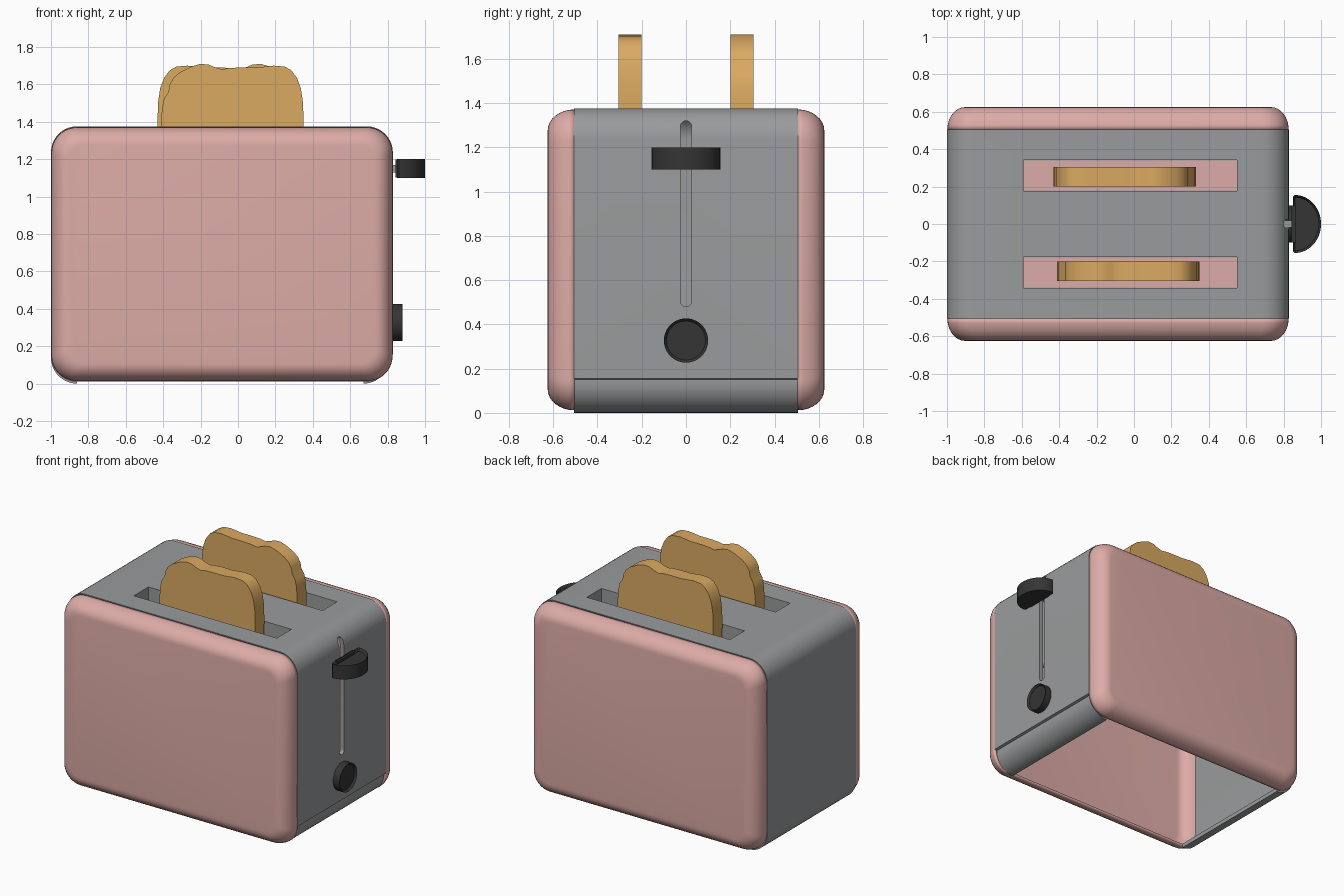
import bpy, bmesh, math
from mathutils import Vector

if "Cube" in bpy.data.objects:
    bpy.data.objects.remove(bpy.data.objects["Cube"])


def material(name, rgb):
    m = bpy.data.materials.new(name)
    m.diffuse_color = (*rgb, 1)
    m.use_nodes = True
    m.node_tree.nodes["Principled BSDF"].inputs["Base Color"].default_value = m.diffuse_color
    return m


PINK = material("pink enamel", (0.72, 0.41, 0.385))
GREY = material("grey metal", (0.32, 0.33, 0.335))
BLACK = material("black plastic", (0.035, 0.035, 0.035))
CRUST = material("golden bread", (0.70, 0.40, 0.12))


def finish(bm, name, mat, angle=35):
    bmesh.ops.recalc_face_normals(bm, faces=bm.faces)
    me = bpy.data.meshes.new(name)
    bm.to_mesh(me)
    bm.free()
    ob = bpy.data.objects.new(name, me)
    bpy.context.collection.objects.link(ob)
    me.materials.append(mat)
    bpy.ops.object.select_all(action='DESELECT')
    ob.select_set(True)
    bpy.context.view_layer.objects.active = ob
    bpy.ops.object.shade_smooth_by_angle(angle=math.radians(angle))
    return ob


def place(axis, u, v, w):
    return {'x': (w, u, v), 'y': (u, w, v), 'z': (u, v, w)}[axis]


def prism(name, pts, axis, a, b, mat, dish=None):
    """Extrude a 2D outline along an axis; dish=(inset, depth) hollows the far end."""
    bm = bmesh.new()
    lo = [bm.verts.new(place(axis, u, v, a)) for u, v in pts]
    hi = [bm.verts.new(place(axis, u, v, b)) for u, v in pts]
    n = len(pts)
    for i in range(n):
        j = (i + 1) % n
        bm.faces.new((lo[i], lo[j], hi[j], hi[i]))
    bm.faces.new(lo)
    end = bm.faces.new(hi)
    bmesh.ops.recalc_face_normals(bm, faces=bm.faces)
    if dish:
        bmesh.ops.inset_region(bm, faces=[end], thickness=dish[0], use_even_offset=True)
        for v in end.verts:
            v.co -= Vector(place(axis, 0, 0, dish[1]))
    return finish(bm, name, mat)


def rect(u0, u1, v0, v1):
    return [(u0, v0), (u1, v0), (u1, v1), (u0, v1)]


def arc(cu, cv, r, a0, a1, n=10, rv=None):
    rv = r if rv is None else rv
    return [(cu + r * math.cos(math.radians(a0 + (a1 - a0) * i / n)),
             cv + rv * math.sin(math.radians(a0 + (a1 - a0) * i / n))) for i in range(n + 1)]


def cut(target, cutter):
    cutter.hide_render = True
    m = target.modifiers.new("cut", 'BOOLEAN')
    m.object, m.operation, m.solver = cutter, 'DIFFERENCE', 'EXACT'
    bpy.context.view_layer.objects.active = target
    bpy.ops.object.modifier_apply(modifier=m.name)
    bpy.data.objects.remove(cutter, do_unlink=True)


# Grey wrap-around shell, open underneath, with a recessed foot strip on the right
X0, X1, TOP, R, T = -1.0, 0.828, 1.376, 0.14, 0.03


def shell_line(d):
    return (arc(X1 - 0.018 - R, R, R - d, -90, 0) + [(X1 - 0.018 - d, 0.15 + d), (X1 - d, 0.155 + d)]
            + arc(X1 - R, TOP - R, R - d, 0, 90)
            + arc(X0 + R, TOP - R, R - d, 90, 180)
            + arc(X0 + R, R, R - d, 180, 270))


shell = prism("shell", shell_line(0) + shell_line(T)[::-1], 'y', -0.505, 0.505, GREY)

# Lever slot and bread slots
stadium = arc(0, 0.505, 0.025, 180, 360) + arc(0, 1.295, 0.025, 0, 180)
cut(shell, prism("lever_cutter", stadium, 'x', 0.72, 1.0, GREY))
SX0, SX1, SY0, SY1, FLOOR = -0.59, 0.55, 0.177, 0.343, 0.85
for side, label in ((-1, "front"), (1, "back")):
    y0, y1 = sorted((side * SY0, side * SY1))
    cut(shell, prism("slot_cutter", rect(SX0, SX1, y0, y1), 'z', 1.2, 1.6, GREY))
    # slot walls
    bm = bmesh.new()
    e = 0.002
    ring = rect(SX0 - e, SX1 + e, y0 - e, y1 + e)
    lo = [bm.verts.new((x, y, FLOOR)) for x, y in ring]
    hi = [bm.verts.new((x, y, TOP - 0.01)) for x, y in ring]
    for i in range(4):
        j = (i + 1) % 4
        bm.faces.new((lo[i], lo[j], hi[j], hi[i]))
    finish(bm, label + "_slot_walls", GREY)
    # slot floor
    prism(label + "_slot_floor", rect(SX0, SX1, y0 + 0.003, y1 - 0.003), 'z', FLOOR - 0.01, FLOOR, PINK)

bpy.ops.object.select_all(action='DESELECT')
shell.select_set(True)
bpy.context.view_layer.objects.active = shell
bpy.ops.object.shade_smooth_by_angle(angle=math.radians(35))

# Hollow pink side panels with rounded rims
for side, label in ((-1, "front"), (1, "back")):
    bm = bmesh.new()
    prev = None
    for k in range(9):
        t = math.radians(90 * k / 8)
        d = 0.095 * (1 - math.cos(t))
        y = side * (0.505 + 0.12 * math.sin(t))
        x0, x1, z0, z1, r = -0.998 + d, 0.827 - d, 0.012 + d, 1.371 - d, 0.138 - 0.6 * d
        loop = (arc(x1 - r, z0 + r, r, -90, 0) + arc(x1 - r, z1 - r, r, 0, 90)
                + arc(x0 + r, z1 - r, r, 90, 180) + arc(x0 + r, z0 + r, r, 180, 270))
        cur = [bm.verts.new((x, y, z)) for x, z in loop]
        if prev:
            for i in range(len(cur)):
                j = (i + 1) % len(cur)
                bm.faces.new((prev[i], prev[j], cur[j], cur[i]))
        prev = cur
    cap = bm.faces.new(prev)
    panel = finish(bm, label + "_panel", PINK)
    # make sure the outside is the normal side, so thickness goes inward
    if panel.data.polygons[-1].normal.y * side < 0:
        panel.data.flip_normals()
    s = panel.modifiers.new("thickness", 'SOLIDIFY')
    s.thickness, s.offset = 0.015, -1

# Bread slices, the back one mirrored
crust = [(-0.36, 0.87), (0.30, 0.87), (0.34, 0.91), (0.345, 1.2), (0.35, 1.40), (0.348, 1.50),
         (0.336, 1.58), (0.315, 1.635), (0.285, 1.675), (0.25, 1.695), (0.19, 1.70), (0.10, 1.69),
         (0.01, 1.69), (-0.05, 1.687), (-0.085, 1.68), (-0.12, 1.69), (-0.155, 1.705), (-0.20, 1.71),
         (-0.25, 1.695), (-0.31, 1.665), (-0.345, 1.635), (-0.365, 1.60), (-0.372, 1.56),
         (-0.395, 1.525), (-0.405, 1.48), (-0.412, 1.40), (-0.41, 1.2), (-0.40, 0.91)]
prism("front_bread", crust, 'y', -0.305, -0.2, CRUST)
prism("back_bread", [(-0.08 - x, z) for x, z in crust], 'y', 0.2, 0.305, CRUST)

# Lever: stem, backing flange and half-round handle
prism("lever_stem", rect(0.79, 0.85, -0.018, 0.018), 'z', 1.13, 1.17, GREY)
prism("lever_flange", rect(0.842, 0.865, -0.1, 0.1), 'z', 1.102, 1.198, BLACK)
handle = arc(0.86, 0, 0.14, -90, 90, 28, 0.155) + [(0.85, 0.145), (0.85, -0.145)]
prism("lever_handle", handle, 'z', 1.1, 1.2, BLACK, dish=(0.012, 0.02))

# Browning dial with a dished face
prism("dial", arc(0, 0.327, 0.1, 0, 350, 35), 'x', 0.82, 0.88, BLACK, dish=(0.012, 0.015))
